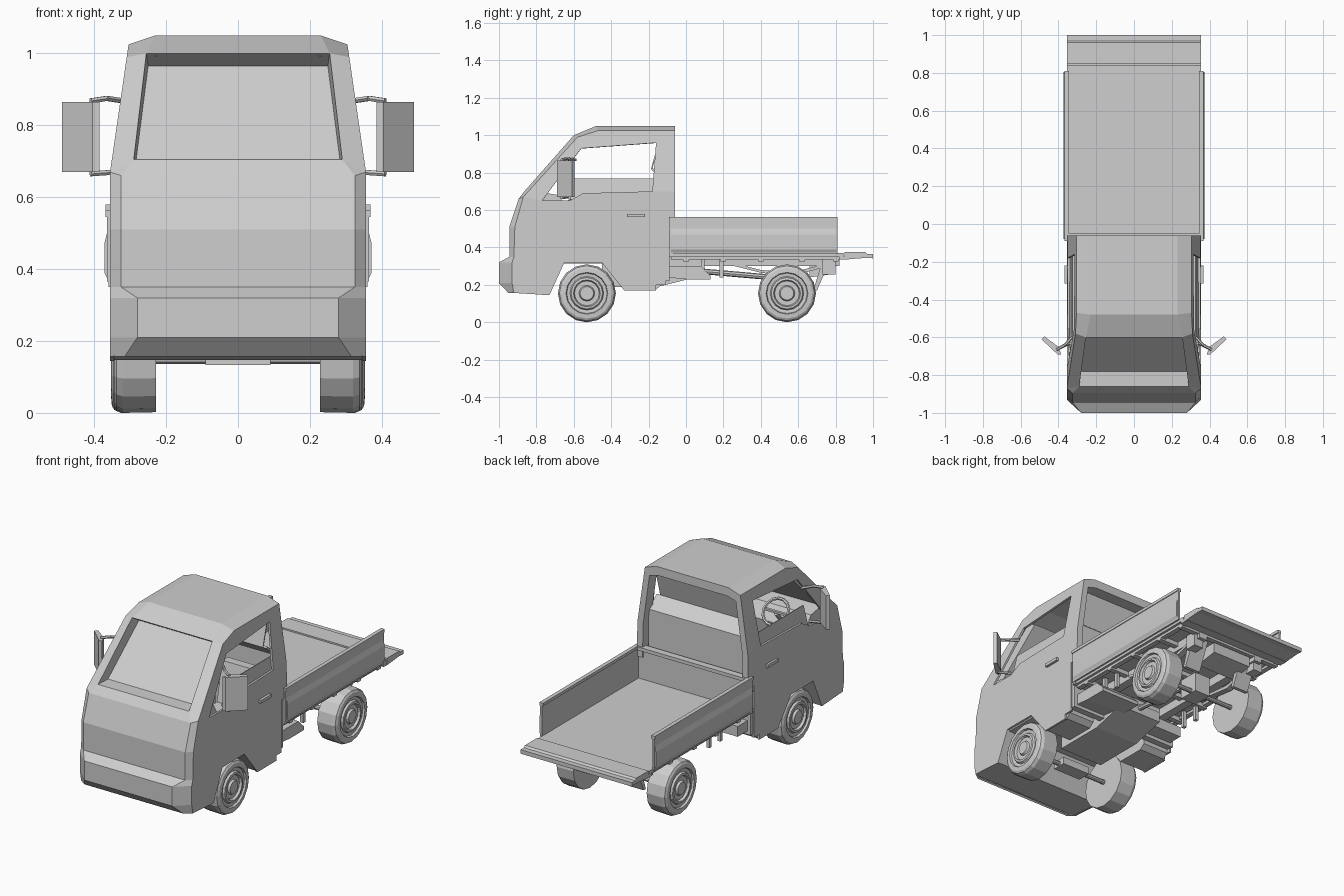
import bpy, bmesh, math
from mathutils import Vector

if "Cube" in bpy.data.objects:
    bpy.data.objects.remove(bpy.data.objects["Cube"])

paint = bpy.data.materials.new("light_grey")
paint.diffuse_color = (0.62, 0.62, 0.62, 1)
paint.use_nodes = True
paint.node_tree.nodes["Principled BSDF"].inputs["Base Color"].default_value = paint.diffuse_color


def make(name, verts, faces, mirror=False, thick=0):
    """Mesh object from points and faces, optionally mirrored over x and thickened."""
    bm = bmesh.new()
    vs = [bm.verts.new(v) for v in verts]
    for f in faces:
        bm.faces.new([vs[i] for i in f])
    bmesh.ops.remove_doubles(bm, verts=bm.verts, dist=1e-4)
    bmesh.ops.recalc_face_normals(bm, faces=bm.faces)
    me = bpy.data.meshes.new(name)
    bm.to_mesh(me)
    bm.free()
    me.materials.append(paint)
    ob = bpy.data.objects.new(name, me)
    bpy.context.collection.objects.link(ob)
    if mirror:
        m = ob.modifiers.new("mirror", 'MIRROR')
        m.use_clip = True
    if thick:
        s = ob.modifiers.new("thickness", 'SOLIDIFY')
        s.thickness = thick
        s.offset = -1
    return ob


def prism(name, profile, x0, x1, mirror=False):
    """Side profile of (y, z) points pushed from x0 to x1."""
    n = len(profile)
    verts = [(x, y, z) for x in (x0, x1) for y, z in profile]
    faces = [list(range(n)), list(range(n, 2 * n))]
    faces += [(i, (i + 1) % n, n + (i + 1) % n, n + i) for i in range(n)]
    return make(name, verts, faces, mirror)


def box(name, x0, x1, y0, y1, z0, z1, mirror=False):
    return prism(name, [(y0, z0), (y1, z0), (y1, z1), (y0, z1)], x0, x1, mirror)


def rod(name, a, b, r, sides=8, mirror=False):
    a, b = Vector(a), Vector(b)
    q = (b - a).to_track_quat('Z', 'Y')
    ring = [q @ Vector((r * math.cos(t), r * math.sin(t), 0))
            for t in [2 * math.pi * i / sides for i in range(sides)]]
    verts = [a + p for p in ring] + [b + p for p in ring]
    faces = [list(range(sides)), list(range(sides, 2 * sides))]
    faces += [(i, (i + 1) % sides, sides + (i + 1) % sides, sides + i) for i in range(sides)]
    return make(name, verts, faces, mirror)


class Sheet:
    """Collects faces given directly as lists of points."""
    def __init__(self):
        self.v, self.f = [], []

    def face(self, *pts):
        keep = [p for i, p in enumerate(pts) if p not in pts[:i]]
        if len(keep) > 2:
            self.f.append(list(range(len(self.v), len(self.v) + len(keep))))
            self.v += keep


def side(y, z):
    """Point on the cab side, which leans inward above the belt line."""
    return (0.356 - max(0, z - 0.67) * 0.145, y, z)


def mid(p):
    return (0, p[1], p[2])


# cab shell: centre strip, corner strip and side wall of one half
cab = Sheet()
front = [(.315, -.95, .157), (.28, -1, .21), (.28, -1, .32), (.325, -.945, .35), (.325, -.945, .51),
         (.325, -.895, .66), (.29, -.86, .705), (.255, -.60, 1.0), (.23, -.48, 1.05), (.23, -.06, 1.05)]
edge = [side(*p) for p in [(-.92, .157), (-.93, .21), (-.93, .32), (-.92, .35), (-.915, .51),
                           (-.87, .67), (-.87, .67), (-.58, .99), (-.47, 1.025), (-.06, 1.025)]]
for i in range(9):
    a, b = front[i], front[i + 1]
    cab.face(a, b, edge[i + 1], edge[i])
    if i != 6:
        cab.face(mid(a), a, b, mid(b))

# recessed windscreen
lo, hi, glo, ghi = front[6], front[7], (.283, -.78, .707), (.25, -.545, .965)
cab.face(mid(lo), lo, glo, mid(glo))
cab.face(mid(hi), hi, ghi, mid(ghi))
cab.face(lo, hi, ghi, glo)
cab.face(mid(glo), glo, ghi, mid(ghi))

# door side below the belt, with wheel arch and skirt
sill = [side(*p) for p in [(-.06, .70), (-.18, .70), (-.55, .69), (-.62, .65), (-.77, .65)]]
lower = [side(*p) for p in [(-.73, .145), (-.65, .32), (-.45, .32), (-.33, .17), (-.16, .17),
                            (-.16, .2), (-.11, .2), (-.11, .5), (-.06, .5)]]
cab.face(*edge[5::-1], *lower, *sill)
# pillars and roof rail around the side window
w1, w2 = side(-.56, .93), side(-.16, .96)
cab.face(edge[5], sill[4], w1, edge[7])
cab.face(edge[7], w1, w2, edge[9], edge[8])
cab.face(edge[9], w2, sill[1], sill[0])
# rear frame with its inward return
outer = [lower[-1], sill[0], edge[9], front[9]]
inner = [(.32, -.06, .5), (.315, -.06, .70), (.275, -.06, .985), (.22, -.06, 1.0)]
deep = [(x, -.13, z) for x, y, z in inner]
for i in range(3):
    cab.face(outer[i], outer[i + 1], inner[i + 1], inner[i])
    cab.face(inner[i], inner[i + 1], deep[i + 1], deep[i])
cab.face(outer[3], mid(outer[3]), mid(inner[3]), inner[3])
cab.face(inner[3], mid(inner[3]), mid(deep[3]), deep[3])
make("cab_shell", cab.v, cab.f, mirror=True, thick=.012)

# cab rear wall with sloped ledge and rear window
box("cab_rear_wall", -.35, .35, -.125, -.088, .22, .50)
prism("cab_rear_panel", [(-.105, .48), (-.105, .765), (-.18, .825), (-.185, .815), (-.12, .755), (-.12, .48)], -.312, .312)
prism("rear_window", [(-.18, .82), (-.13, 1.0), (-.137, 1.0), (-.187, .82)], -.29, .29)
# cab floor and underside
box("cab_floor", -.34, .34, -.90, -.12, .315, .335)
prism("front_underside", [(-.93, .16), (-.73, .147), (-.65, .32), (-.68, .32), (-.74, .165), (-.92, .175)], -.345, .345)
prism("cab_step", [(-.45, .32), (-.33, .175), (-.16, .175), (-.13, .2), (-.13, .32)], .18, .345, True)

# half lowered side glass
make("side_glass", [(side(y, z)[0] - .012, y, z) for y, z in
                    [(-.62, .655), (-.17, .68), (-.172, .77), (-.60, .77)]], [(0, 1, 2, 3)], True, .006)
# door handle
box("door_handle", .35, .368, -.315, -.22, .562, .58, True)

# interior
prism("dashboard", [(-.88, .45), (-.66, .45), (-.63, .60), (-.68, .68), (-.80, .70), (-.87, .64)], -.32, .32)
prism("seat", [(-.50, .335), (-.15, .335), (-.15, .68), (-.20, .68), (-.25, .46), (-.50, .45)], .04, .30, True)
rod("steering_column", (-.16, -.70, .56), (-.16, -.59, .68), .012)
bpy.ops.mesh.primitive_torus_add(major_radius=.075, minor_radius=.009, major_segments=14, minor_segments=6,
                                 location=(-.16, -.59, .69), rotation=(math.radians(-50), 0, 0))
bpy.context.object.name = "steering_wheel"
bpy.context.object.data.materials.append(paint)
box("steering_spoke", -.23, -.09, -.598, -.582, .684, .696)

# mirrors on two arms
head = [(.385, -.69), (.405, -.69), (.49, -.61), (.475, -.595), (.40, -.65)]
n = len(head)
make("door_mirror", [(x, y, z) for z in (.67, .865) for x, y in head],
     [list(range(n)), list(range(n, 2 * n))] + [(i, (i + 1) % n, n + (i + 1) % n, n + i) for i in range(n)], True)
rod("mirror_arm_top", (.32, -.59, .868), (.365, -.64, .875), .008, 6, True)
rod("mirror_arm_top_end", (.365, -.64, .875), (.41, -.665, .868), .008, 6, True)
rod("mirror_arm_bottom", (.34, -.63, .67), (.41, -.665, .665), .008, 6, True)

# cargo bed
box("bed_floor", -.354, .354, -.09, .842, .35, .37)
box("bed_front_wall", -.36, .36, -.09, -.07, .35, .56)
box("bed_front_rim", -.36, .36, -.09, -.05, .54, .56)
box("bed_side", .352, .364, -.09, .81, .365, .56, True)
bulge = [(.362, .37), (.372, .39), (.372, .47), (.362, .51)]
make("bed_side_bulge", [(x, y, z) for y in (-.08, .805) for x, z in bulge],
     [(0, 1, 2, 3), (4, 5, 6, 7)] + [(i, (i + 1) % 4, 4 + (i + 1) % 4, 4 + i) for i in range(4)], True)
box("bed_side_rim", .345, .368, -.09, .81, .545, .562, True)
prism("tailgate", [(.848, .335), (.965, .345), (1, .342), (1, .365), (.97, .365), (.96, .375), (.848, .375)], -.355, .355)
box("tailgate_hinge", -.354, .354, .82, .87, .335, .352)

# chassis
box("frame_rail", .17, .22, -.12, .82, .30, .35, True)
for y in (0.0, .2, .4, .62, .80):
    box("cross_member", -.34, .34, y - .015, y + .015, .325, .35)
box("bed_side_beam", .31, .34, -.08, .83, .335, .35, True)
prism("leaf_spring", [(.22, .31), (.40, .265), (.56, .245), (.76, .30), (.76, .315), (.56, .265), (.40, .28), (.22, .325)], .19, .225, True)
box("spring_hanger", .18, .24, .73, .80, .255, .34, True)
prism("rear_bracket", [(.68, .17), (.70, .17), (.77, .33), (.73, .33)], .12, .22, True)
prism("fuel_tank", [(-.10, .24), (0, .23), (.13, .23), (.13, .25), (.08, .30), (-.10, .30)], .08, .33)
prism("battery_box", [(-.10, .24), (0, .24), (0, .30), (-.10, .30)], -.33, -.15)
box("tank_bracket", .27, .29, .08, .10, .24, .34, True)
box("side_bracket", .27, .29, .18, .20, .24, .34, True)
prism("engine", [(-.45, .19), (-.15, .19), (.05, .24), (.05, .30), (-.15, .32), (-.45, .32)], -.14, .14)
prism("silencer", [(.66, .24), (.80, .26), (.80, .32), (.66, .32)], -.15, .10)
rod("drive_shaft", (0, 0, .28), (0, .46, .24), .015)
for name, y in (("front", -.53), ("rear", .54)):
    rod(name + "_axle", (-.25, y, .15), (.25, y, .15), .014, 10)
box("front_crossbar", -.09, .09, -.57, -.49, .133, .175)
box("rear_differential", -.05, .05, .46, .58, .135, .25)

# wheels turned from one profile of (x, radius)
turn = [(.228, .153), (.32, .155), (.338, .147), (.345, .135), (.347, .112), (.336, .108), (.334, .09),
        (.345, .084), (.347, .072), (.334, .066), (.334, .042), (.346, .036)]
N = 16
for name, y, dx in (("front", -.53, 0), ("rear", .54, .006)):
    verts = [(x + dx, y + r * math.cos(2 * math.pi * k / N), .155 + r * math.sin(2 * math.pi * k / N))
             for x, r in turn for k in range(N)]
    faces = [(i * N + k, i * N + (k + 1) % N, (i + 1) * N + (k + 1) % N, (i + 1) * N + k)
             for i in range(len(turn) - 1) for k in range(N)]
    faces += [list(range(N)), list(range(len(verts) - N, len(verts)))]
    make(name + "_wheel", verts, faces, mirror=True)
